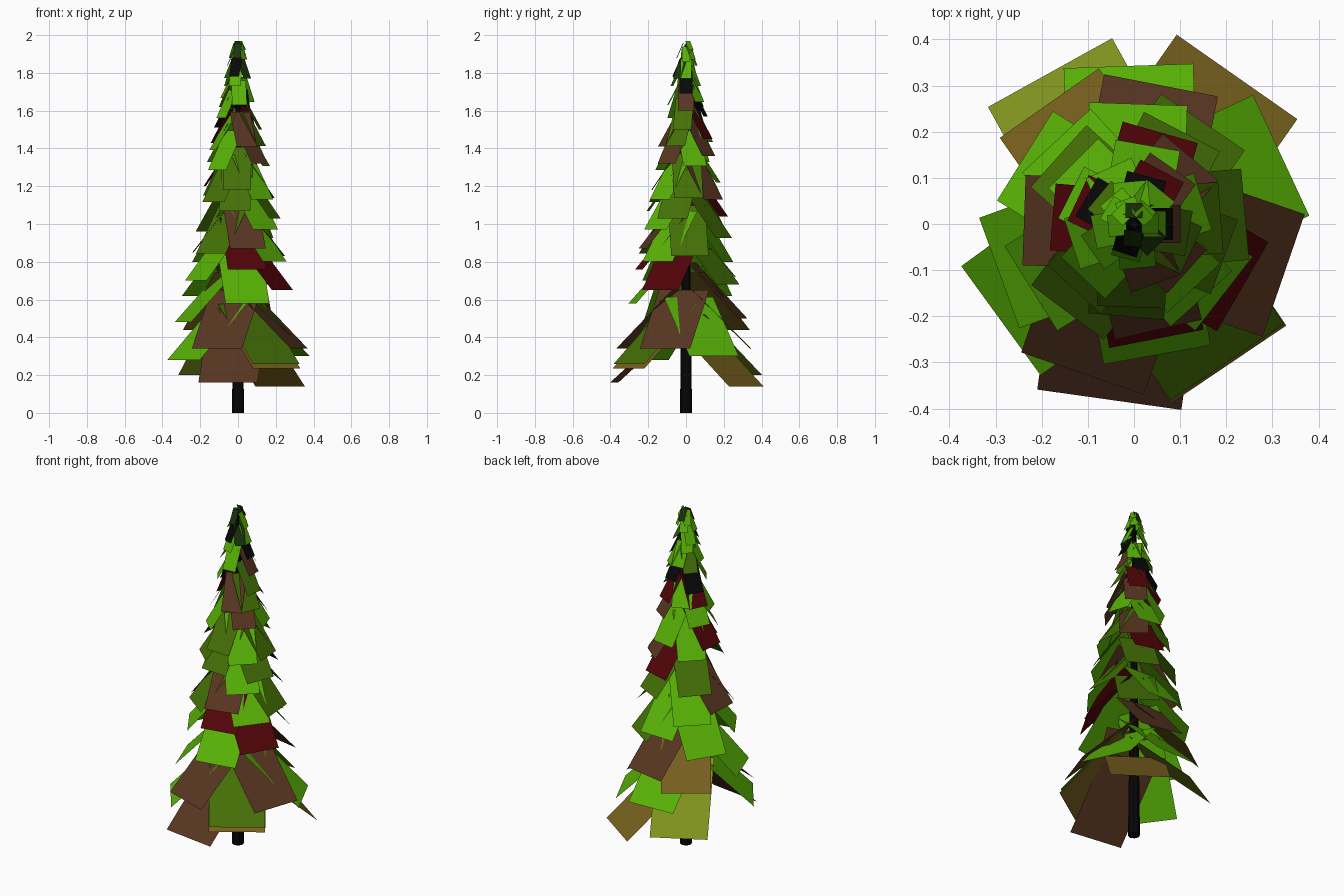
import bpy
import bmesh
import random
from math import radians, cos, sin, tan
from mathutils import Vector, Matrix

default = bpy.data.objects.get("Cube")
if default:
    bpy.data.objects.remove(default)

random.seed(4)


def linear(channel):
    c = channel / 255
    return c / 12.92 if c < 0.04 else ((c + 0.055) / 1.055) ** 2.4


def make_material(name, *rgb):
    colour = [linear(c) for c in rgb] + [1]
    mat = bpy.data.materials.new(name)
    mat.use_nodes = True
    mat.diffuse_color = colour
    shader = mat.node_tree.nodes["Principled BSDF"]
    shader.inputs["Base Color"].default_value = colour
    shader.inputs["Roughness"].default_value = 0.9
    return mat


materials = {
    "bright_green": make_material("bright green", 88, 178, 6),
    "mid_green": make_material("mid green", 68, 112, 6),
    "dark_green": make_material("dark green", 26, 52, 10),
    "light_olive": make_material("light olive", 128, 146, 30),
    "ochre": make_material("ochre", 119, 96, 30),
    "brown": make_material("brown", 89, 54, 34),
    "dark_red": make_material("dark red", 82, 4, 8),
    "black": make_material("black", 7, 7, 7),
}


def add_object(name, bm, mat):
    mesh = bpy.data.meshes.new(name)
    bm.to_mesh(mesh)
    bm.free()
    mesh.materials.append(mat)
    obj = bpy.data.objects.new(name, mesh)
    bpy.context.scene.collection.objects.link(obj)
    return obj


# Crown outline: tip height against reach from the trunk
OUTLINE = [(0.15, 0.387), (0.30, 0.352), (0.65, 0.272), (1.05, 0.205),
           (1.45, 0.13), (1.9, 0.045), (2.0, 0.03)]


def reach_at(z):
    for (z0, r0), (z1, r1) in zip(OUTLINE, OUTLINE[1:]):
        if z <= z1:
            return r0 + (r1 - r0) * (z - z0) / (z1 - z0)
    return OUTLINE[-1][1]


def add_bough(bm, azimuth, tip_z):
    """A flat rectangular bough sloping down and out from the trunk."""
    reach = reach_at(tip_z)
    half = 0.41 * reach
    inner = min(0.03, reach * 0.3)
    slope = tan(radians(40 + 14 * tip_z))
    top_z = min(tip_z + (reach - inner) * slope, 1.97)
    out = Vector((cos(radians(azimuth)), sin(radians(azimuth)), 0))
    side = Vector((-out.y, out.x, 0)) * half
    up = Vector((0, 0, 1))
    tip = out * reach + up * tip_z
    root = out * inner + up * top_z
    bm.faces.new([bm.verts.new(p) for p in
                  (tip - side, tip + side, root + side, root - side)])


# Boughs with a set place, as azimuth in degrees and tip height
boughs = {
    "brown": [(262, 0.16), (251, 0.34), (341, 0.34), (283, 0.87), (79, 0.5),
              (178, 0.85), (50, 1.13), (318, 1.32), (290, 1.41), (55, 1.36),
              (0, 1.6)],
    "dark_red": [(330, 0.65), (281, 0.76), (74, 1.04), (175, 1.2),
                 (155, 1.43), (62, 1.45)],
    "black": [(252, 1.78), (0, 1.69), (150, 1.51), (75, 1.57)],
    "ochre": [(55, 0.14), (125, 0.44), (304, 0.235)],
    "light_olive": [(119, 0.2)],
    "bright_green": [(216, 0.28), (25, 0.3), (92, 0.34), (148, 0.62),
                     (280, 0.58), (133, 0.8), (135, 1.15), (200, 0.48),
                     (212, 0.7), (312, 0.97), (313, 1.13), (88, 0.72),
                     (80, 1.22), (0, 1.77), (275, 1.63), (95, 1.65),
                     (130, 1.73), (110, 1.84), (185, 1.84), (50, 1.87)],
    "mid_green": [(304, 0.26), (265, 1.07), (5, 0.83), (138, 0.96),
                  (340, 1.03), (140, 1.62), (350, 1.5), (56, 0.68)],
    "dark_green": [(265, 1.88), (315, 1.77), (90, 1.9)],
}
placed = [spot for spots in boughs.values() for spot in spots]


def is_free(azimuth, z):
    for a, h in placed:
        gap = abs((azimuth - a + 180) % 360 - 180)
        if gap < 36 and abs(z - h) < 0.08 * (1.9 - z) + 0.03:
            return False
    return True


# Green boughs winding up the rest of the crown
COUNT = 72
for i in range(COUNT):
    z = 0.42 + 1.5 * i / (COUNT - 1)
    azimuth = (i * 137.5 + random.uniform(-12, 12)) % 360
    if not is_free(azimuth, z):
        continue
    bright_share = 0.75 if z > 1.55 else 0.55
    shade = "bright_green" if random.random() < bright_share else "mid_green"
    boughs[shade].append((azimuth, z))

for shade, spots in boughs.items():
    bm = bmesh.new()
    for azimuth, z in spots:
        add_bough(bm, azimuth, z)
    add_object(shade + "_boughs", bm, materials[shade])

# Tapered trunk running up through the crown
bm = bmesh.new()
bmesh.ops.create_cone(bm, cap_ends=True, segments=8, radius1=0.032,
                      radius2=0.008, depth=1.95,
                      matrix=Matrix.Translation((0, 0, 0.975)))
add_object("trunk", bm, materials["black"])
